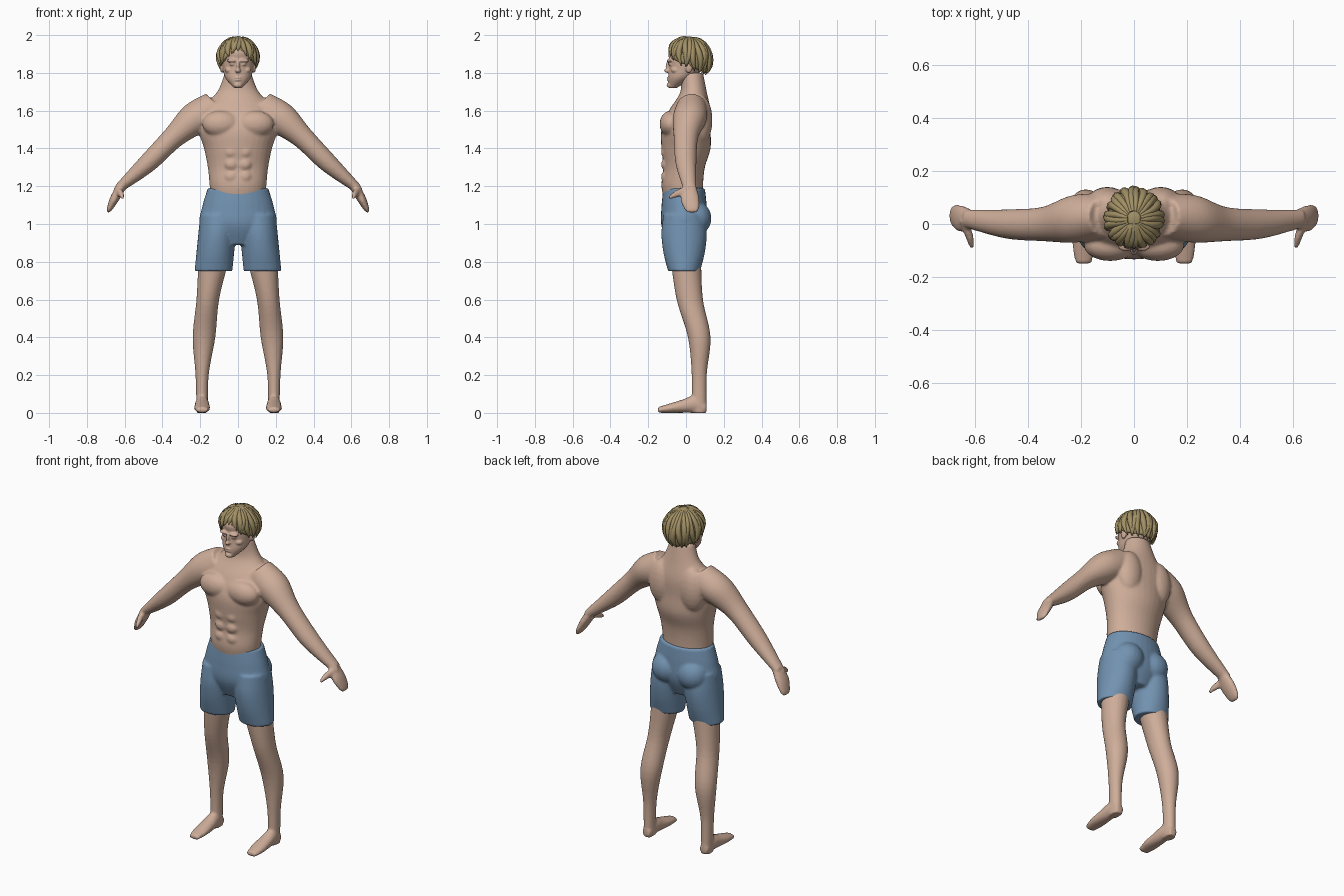
import bpy, bmesh
from math import sin, cos, pi, acos, sqrt
from mathutils import Vector, Matrix

if "Cube" in bpy.data.objects:
    bpy.data.objects.remove(bpy.data.objects["Cube"])

ACROSS, DEPTH, UP = Vector((1, 0, 0)), Vector((0, 1, 0)), Vector((0, 0, 1))
SIDES = (1, -1)


def material(name, *rgb):
    colour = (*rgb, 1)
    mat = bpy.data.materials.new(name)
    mat.use_nodes = True
    mat.diffuse_color = colour
    mat.node_tree.nodes["Principled BSDF"].inputs["Base Color"].default_value = colour
    return mat


skin = material("skin", .62, .42, .32)
cloth = material("blue_cloth", .17, .29, .44)
blond = material("blond_hair", .36, .28, .13)


def spline(rows, steps=6):
    """Catmull-Rom interpolation of rows of numbers."""
    rows = [Vector(row) for row in rows]
    padded = [rows[0], *rows, rows[-1]]
    result = []
    for before, start, end, after in zip(padded, padded[1:], padded[2:], padded[3:]):
        leave, arrive = (end - before) / 2, (after - start) / 2
        for step in range(steps):
            t = step / steps
            ease = t * t * (3 - 2 * t)
            result.append(start.lerp(end, ease) + leave * t * (1 - t) ** 2 - arrive * t * t * (1 - t))
    return result + [rows[-1]]


def loft(bm, rows, u=ACROSS, v=DEPTH, side=1, count=32):
    """Closed tube through rows of x, y, z, half size along u, half size along v."""
    rings = []
    for x, y, z, a, b in spline(rows):
        ring = []
        for k in range(count):
            angle = 2 * pi * k / count
            point = Vector((x, y, z)) + u * a * cos(angle) + v * b * sin(angle)
            ring.append(bm.verts.new((point.x * side, point.y, point.z)))
        rings.append(ring)
    for lower, upper in zip(rings, rings[1:]):
        for k in range(count):
            bm.faces.new((lower[k - 1], lower[k], upper[k], upper[k - 1]))
    bm.faces.new(rings[0])
    bm.faces.new(rings[-1])


def stack(bm, z, step, rows, side=1):
    """Evenly spaced level sections of x, y, half width, half depth."""
    loft(bm, [(x, y, z + step * i, a, b) for i, (x, y, a, b) in enumerate(rows)], side=side)


def blob(bm, x, y, z, *radii):
    place = Matrix.Translation((x, y, z)) @ Matrix.Diagonal((*radii, 1))
    bmesh.ops.create_uvsphere(bm, u_segments=20, v_segments=12, radius=1, matrix=place)


def finish(bm, name, mat):
    bmesh.ops.recalc_face_normals(bm, faces=bm.faces[:])
    mesh = bpy.data.meshes.new(name)
    bm.to_mesh(mesh)
    bm.free()
    mesh.materials.append(mat)
    mesh.shade_smooth()
    ob = bpy.data.objects.new(name, mesh)
    bpy.context.collection.objects.link(ob)
    return ob


def fuse(ob, voxel, iterations):
    """Merge the overlapping volumes into one soft skin."""
    remesh = ob.modifiers.new("fuse", 'REMESH')
    remesh.mode, remesh.voxel_size, remesh.use_smooth_shade = 'VOXEL', voxel, True
    soften = ob.modifiers.new("soften", 'SMOOTH')
    soften.factor, soften.iterations = .5, iterations


# Torso and neck
bm = bmesh.new()
stack(bm, 1.1, .1, [(0, -.01, .14, .1), (0, -.02, .15, .11), (0, -.01, .16, .11), (0, 0, .18, .13),
                    (0, 0, .21, .13), (0, .02, .2, .11), (0, .04, .11, .07), (0, .03, .07, .06)])
arm_slope = (ACROSS + UP).normalized()
palm_slope = (ACROSS * 3 + UP).normalized()
for side in SIDES:
    # Chest, back and abdominal muscles
    blob(bm, side * .09, -.08, 1.53, .1, .06, .07)
    blob(bm, side * .1, .08, 1.55, .08, .06, .13)
    for row in range(3):
        blob(bm, side * .035, -.11, 1.25 + row * .065, .035, .022, .03)
    # Arm
    loft(bm, [(.1, .03, 1.62, .1, .08), (.22, .02, 1.56, .09, .09), (.34, 0, 1.46, .06, .065),
              (.48, 0, 1.32, .05, .055), (.63, .02, 1.19, .025, .035)], arm_slope, DEPTH, side)
    # Hand and thumb
    loft(bm, [(.61, .02, 1.21, .025, .03), (.65, .02, 1.14, .025, .05),
              (.68, .03, 1.08, .015, .04), (.69, .03, 1.06, .005, .02)], palm_slope, DEPTH, side)
    loft(bm, [(.64, .01, 1.18, .02, .025), (.62, -.05, 1.16, .015, .02),
              (.61, -.09, 1.14, .01, .01)], ACROSS, UP, side)
    # Leg
    stack(bm, .8, -.2, [(.13, 0, .08, .08), (.16, .02, .06, .07), (.18, .07, .06, .06),
                        (.19, .07, .035, .04), (.19, .07, .03, .04)], side)
    # Foot, resting on the ground from heel to toe
    sections = [(.025, .025), (.035, .045), (.04, .035), (.042, .025), (.03, .015)]
    loft(bm, [(.19, .11 - .065 * i, tall, wide, tall) for i, (wide, tall) in enumerate(sections)],
         ACROSS, UP, side)
fuse(finish(bm, "body", skin), .008, 4)

# Shorts: hips, legs and seat
bm = bmesh.new()
stack(bm, 1.19, -.1, [(0, -.01, wide, deep) for wide, deep in ((.16, .11), (.19, .12), (.2, .12), (.1, .08))])
for side in SIDES:
    stack(bm, 1.05, -.1, [(.1 + i / 100, -.01, .1, deep) for i, deep in enumerate((.11, .12, .11, .085))], side)
    blob(bm, side * .085, .05, 1.03, .09, .085, .09)
fuse(finish(bm, "shorts", cloth), .008, 3)

# Head: skull and jaw, nose, lips and chin
bm = bmesh.new()
stack(bm, 1.72, .05, [(0, -.07, .02, .02), (0, -.03, .065, .065), (0, 0, .08, .09),
                      (0, .01, .085, .1), (0, .01, .08, .1), (0, .02, .04, .05)])
blob(bm, 0, -.095, 1.812, .015, .022, .012)
blob(bm, 0, -.09, 1.836, .01, .018, .03)
for lip in SIDES:
    blob(bm, 0, -.085, 1.768 + lip * .006, .021, .018, .005)
blob(bm, 0, -.085, 1.735, .022, .018, .015)
for side in SIDES:
    # Brow, eyelid, cheekbone and ear
    blob(bm, side * .03, -.085, 1.865, .03, .017, .01)
    blob(bm, side * .03, -.08, 1.845, .015, .014, .007)
    blob(bm, side * .045, -.055, 1.815, .025, .025, .018)
    blob(bm, side * .085, .015, 1.83, .01, .02, .03)
fuse(finish(bm, "head", skin), .0045, 2)


def scalp(angle, t, swell):
    """Point on the hair surface, from the crown at t = 0 to the hairline at t = 1."""
    front = cos(angle)
    drop = .035 - .08 * front ** 3 if front > 0 else .035 + .05 * sqrt(-front)
    polar = t * acos(-drop / .12)
    reach = sin(polar) if polar < pi / 2 else sqrt(sin(polar))
    return Vector((.106 * reach * sin(angle), .018 - .117 * reach * front, .116 * cos(polar))) * swell + UP * 1.88


# Wavy hair cap
bm = bmesh.new()
count, levels = 72, 14
crown = bm.verts.new(scalp(0, 0, .98))
previous = [crown] * count
for level in range(1, levels + 1):
    t = level / levels
    ring = []
    for k in range(count):
        angle = 2 * pi * k / count
        ring.append(bm.verts.new(scalp(angle, t, .96 + t * sin(12 * angle + 5 * t) / 40)))
    for k in range(count):
        corners = [previous[k - 1], ring[k - 1], ring[k], previous[k]]
        bm.faces.new(corners[:3] if level == 1 else corners)
    previous = ring
cap = finish(bm, "hair_cap", blond)
cap.modifiers.new("thickness", 'SOLIDIFY').thickness = .014

# Tapered locks combed outward from the crown
curve = bpy.data.curves.new("hair_locks", 'CURVE')
curve.dimensions, curve.bevel_depth, curve.bevel_resolution = '3D', .017, 2
curve.use_fill_caps = True
curve.materials.append(blond)
lock_count, length = 26, 9
for k in range(lock_count):
    lock = curve.splines.new('POLY')
    lock.points.add(length - 1)
    lock.use_smooth = True
    for i, point in enumerate(lock.points):
        along = i / (length - 1)
        t = .12 + .95 * along
        angle = 2 * pi * (k + .5) / lock_count + t * sin(5 * t + 2 * k) / 8
        point.co = (*scalp(angle, t, .91 + .05 * t + sin(9 * t + k) / 70), 1)
        point.radius = min(1, .4 + t, .12 + 3 * (1 - along))
locks = bpy.data.objects.new("hair_locks", curve)
bpy.context.collection.objects.link(locks)
